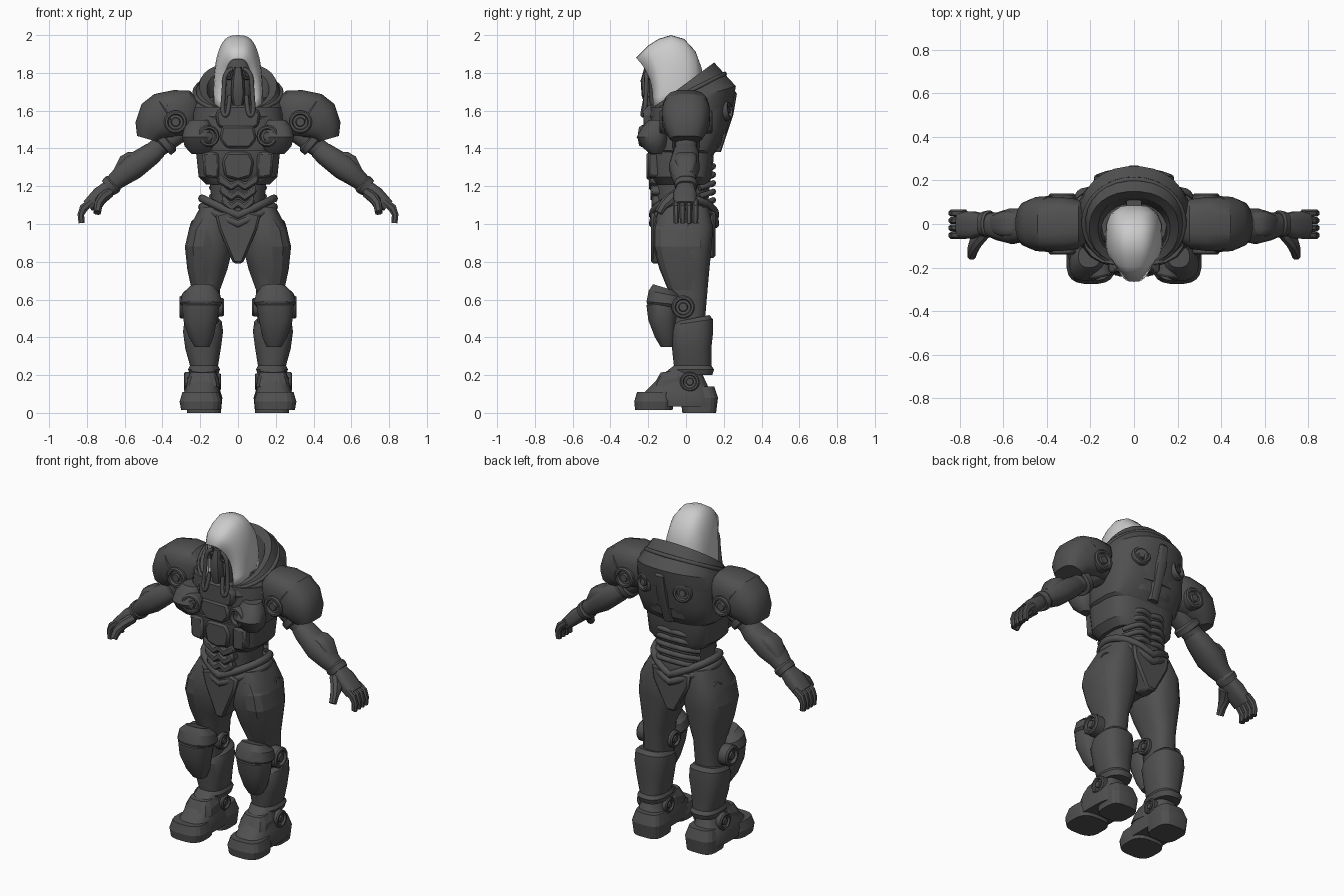
import bpy, bmesh
from math import sin, cos, pi, copysign
from mathutils import Vector

old = bpy.data.objects.get("Cube")
if old:
    bpy.data.objects.remove(old)


def material(name, value):
    mat = bpy.data.materials.new(name)
    mat.use_nodes = True
    colour = (value, value, value, 1)
    mat.diffuse_color = colour
    mat.node_tree.nodes["Principled BSDF"].inputs["Base Color"].default_value = colour
    return mat


armour = material("dark grey armour", .08)
hood_white = material("pale hood", .6)


def mirror_x(obj):
    obj.modifiers.new("mirror", "MIRROR").use_axis = (True, False, False)


def finish(name, bm, mat=armour, mirror=False, bevel=0, angle=.6):
    bmesh.ops.recalc_face_normals(bm, faces=bm.faces)
    mesh = bpy.data.meshes.new(name)
    bm.to_mesh(mesh)
    bm.free()
    mesh.materials.append(mat)
    obj = bpy.data.objects.new(name, mesh)
    bpy.context.collection.objects.link(obj)
    bpy.ops.object.select_all(action="DESELECT")
    obj.select_set(True)
    bpy.context.view_layer.objects.active = obj
    bpy.ops.object.shade_smooth_by_angle(angle=angle)
    if bevel:
        mod = obj.modifiers.new("bevel", "BEVEL")
        mod.width = bevel
        mod.segments = 1
    if mirror:
        mirror_x(obj)
    return obj


def skin(bm, rings, closed=True):
    """Bridge successive rows of vertices with quads."""
    count = len(rings[0])
    for a, b in zip(rings, rings[1:]):
        for i in range(count if closed else count - 1):
            j = (i + 1) % count
            bm.faces.new((a[i], a[j], b[j], b[i]))


def oval(sides, power):
    for i in range(sides):
        c, s = cos(2 * pi * (i + .5) / sides), sin(2 * pi * (i + .5) / sides)
        yield copysign(abs(c) ** (2 / power), c), copysign(abs(s) ** (2 / power), s)


def stack(name, rings, mirror=False, power=2.6, sides=20, angle=.6):
    """Level rings: x, y, z, half width, half depth, optional tilt towards the back."""
    bm = bmesh.new()
    rows = []
    for x, y, z, rx, ry, *tilt in rings:
        lean = tilt[0] if tilt else 0
        rows.append([bm.verts.new((x + rx * u, y + ry * v, z + lean * ry * v))
                     for u, v in oval(sides, power)])
    skin(bm, rows)
    bm.faces.new(rows[0])
    bm.faces.new(rows[-1])
    return finish(name, bm, mirror=mirror, angle=angle)


def limb(name, rings, power=2.4, sides=16):
    """Rings square to a path: x, y, z, half height, half depth."""
    bm = bmesh.new()
    path = [Vector(r[:3]) for r in rings]
    rows = []
    for i, ring in enumerate(rings):
        along = (path[min(i + 1, len(path) - 1)] - path[max(i - 1, 0)]).normalized()
        across = Vector((0, 1, 0))
        across = (across - along * across.dot(along)).normalized()
        up = across.cross(along)
        rows.append([bm.verts.new(path[i] + up * ring[3] * u + across * ring[4] * v)
                     for u, v in oval(sides, power)])
    skin(bm, rows)
    bm.faces.new(rows[0])
    bm.faces.new(rows[-1])
    return finish(name, bm, mirror=True)


def plate(name, outline, front, back, mirror=False, bevel=.012):
    """Outline in x and z; a half outline is reflected unless the plate is paired."""
    if not mirror:
        outline = outline + [(-x, z) for x, z in reversed(outline) if x]
    bm = bmesh.new()
    rows = [[bm.verts.new((x, y, z)) for x, z in outline] for y in (front, back)]
    skin(bm, rows)
    bm.faces.new(rows[0])
    bm.faces.new(rows[1])
    return finish(name, bm, mirror=mirror, bevel=bevel, angle=.3)


def disc(name, centre, facing, radius, depth):
    """Round boss with a sunken rim and a raised hub."""
    bm = bmesh.new()
    rows = []
    turn = Vector((0, 0, 1)).rotation_difference(Vector(facing))
    for r, h in ((1, -.5), (1, .35), (.88, .5), (.7, .5), (.62, .2), (.4, .2), (.34, .45)):
        rows.append([bm.verts.new(turn @ Vector((radius * r * u, radius * r * v, depth * h))
                                  + Vector(centre)) for u, v in oval(20, 2)])
    skin(bm, rows)
    bm.faces.new(rows[0])
    bm.faces.new(rows[-1])
    return finish(name, bm, mirror=True, angle=.4)


def tube(name, points, radius, mirror=True, cyclic=False):
    curve = bpy.data.curves.new(name, "CURVE")
    curve.dimensions = "3D"
    curve.bevel_depth = radius
    curve.bevel_resolution = 2
    curve.use_fill_caps = True
    spline = curve.splines.new("POLY" if cyclic else "NURBS")
    spline.points.add(len(points) - 1)
    for p, co in zip(spline.points, points):
        p.co = (*co, 1)
    spline.use_cyclic_u = cyclic
    if not cyclic:
        spline.use_endpoint_u = True
        spline.order_u = 3
        spline.resolution_u = 5
    curve.materials.append(armour)
    obj = bpy.data.objects.new(name, curve)
    bpy.context.collection.objects.link(obj)
    if mirror:
        mirror_x(obj)


# Hood: arches from the face opening to the nape
bm = bmesh.new()
arches = []
for y_top, z_top, y_low, z_low, half in (
        (-.265, 1.88, -.175, 1.61, .09), (-.2, 1.945, -.14, 1.61, .124), (-.145, 1.98, -.11, 1.62, .13),
        (-.08, 2, -.07, 1.64, .132), (-.01, 1.98, 0, 1.66, .128), (.05, 1.915, .05, 1.68, .108),
        (.085, 1.82, .08, 1.7, .065)):
    row = []
    for i in range(25):
        c, s = cos(pi * i / 24), abs(sin(pi * i / 24)) ** .8
        row.append(bm.verts.new((half * copysign(abs(c) ** .68, c),
                                 y_low + (y_top - y_low) * s ** 3, z_low + (z_top - z_low) * s)))
    arches.append(row)
skin(bm, arches, closed=False)
bm.faces.new(arches[-1])
hood = finish("hood", bm, hood_white, angle=1)
hood.modifiers.new("thickness", "SOLIDIFY").thickness = .012

# Face mask, breathing unit and hoses
stack("face_mask", [(0, -.08, 1.55, .06, .09), (0, -.1, 1.66, .075, .1),
                    (0, -.1, 1.78, .085, .1), (0, -.1, 1.87, .07, .09)])
stack("breathing_unit", [(0, -.18, 1.6, .02, .03), (0, -.19, 1.68, .04, .045),
                         (0, -.2, 1.76, .035, .04), (0, -.19, 1.83, .02, .03)], sides=10)
disc("mask_lens", (.045, -.19, 1.79), (.3, -1, 0), .027, .04)
tube("mask_hose", [(.03, -.2, 1.82), (.07, -.21, 1.81), (.075, -.21, 1.7),
                   (.085, -.22, 1.58), (.05, -.235, 1.57), (.045, -.21, 1.68)], .012)

# Collar and torso
stack("collar", [(0, .02, 1.48, .25, .19), (0, .02, 1.6, .265, .23, .15), (0, .03, 1.66, .25, .235, .3),
                 (0, -.02, 1.73, .205, .17, .74), (0, -.02, 1.715, .165, .14, .74),
                 (0, -.03, 1.58, .13, .12, .5)], sides=28, power=2.2, angle=.4)
tube("collar_rim", [(.23 * cos(a), .005 + .2 * sin(a), 1.695 + .1 * sin(a))
                    for a in (2 * pi * i / 32 for i in range(32))], .012, False, True)
stack("chest", [(0, -.02, 1.36, .2, .16), (0, -.01, 1.39, .24, .175), (0, .01, 1.5, .255, .2),
                (0, .02, 1.62, .24, .21)], power=3.2)
stack("rib_armour", [(0, -.02, 1.21, .17, .14), (0, -.025, 1.25, .21, .165),
                     (0, -.025, 1.39, .225, .175)], power=3.4)
stack("waist", [(0, -.02, 1.0, .15, .14), (0, -.02, 1.12, .14, .14), (0, -.02, 1.24, .155, .15)])
stack("pelvis", [(0, -.01, .84, .05, .08), (0, -.01, .95, .14, .14), (0, -.01, 1.06, .19, .165),
                 (0, -.01, 1.11, .17, .155)])

# Front plates
plate("upper_chest_plate", [(0, 1.63), (.07, 1.63), (.12, 1.59), (.11, 1.52), (.07, 1.5), (0, 1.5)], -.225, -.1)
plate("breast_plate", [(0, 1.52), (.085, 1.52), (.1, 1.45), (.06, 1.4), (0, 1.4)], -.235, -.1)
plate("lower_breast_plate", [(0, 1.38), (.06, 1.38), (.085, 1.33), (.07, 1.25), (0, 1.23)], -.21, -.1)
plate("side_rib_plate", [(.1, 1.38), (.19, 1.38), (.18, 1.25), (.1, 1.24)], -.202, -.1, True)
for step in range(3):
    low = 1.2 - step * .055
    plate("belly_plate", [(0, low), (.035, low - .025), (.11 - step * .01, low + .02),
                          (.1 - step * .01, low + .065), (.035, low + .02), (0, low + .045)],
          -.195 + step * .006, -.1, bevel=.008)
plate("groin_plate", [(0, .79), (.025, .79), (.1, .97), (.12, 1.05), (.05, 1.07), (0, 1.07)], -.185, -.05)
plate("seat_plate", [(0, .82), (.03, .82), (.12, .99), (.13, 1.07), (0, 1.07)], .05, .155)
stack("chest_pod", [(.2, -.16, 1.37, .045, .03), (.208, -.17, 1.41, .075, .065), (.213, -.18, 1.46, .084, .082),
                    (.21, -.17, 1.51, .075, .065), (.205, -.15, 1.55, .05, .05)], True, power=2.4)
disc("chest_pod_dial", (.16, -.21, 1.465), (-.2, -1, 0), .058, .07)

# Slanted double belt
for lift in (0, .045):
    tube("hip_belt", [(.19 * cos(a), -.01 + .165 * sin(a), 1 + lift + .09 * abs(cos(a)))
                      for a in (2 * pi * i / 32 for i in range(32))], .022, False, True)

# Back panels, vents and lower ribs
stack("back_panel", [(0, .04, 1.36, .12, .1), (0, .05, 1.42, .15, .135), (0, .06, 1.6, .18, .165),
                     (0, .06, 1.67, .15, .16)], power=4, angle=.4)
stack("spine_panel", [(0, .1, 1.38, .035, .085), (0, .14, 1.58, .045, .112), (0, .15, 1.69, .04, .12),
                      (0, .13, 1.76, .035, .09)], power=4, angle=.4)
disc("back_vent", (.125, .2, 1.6), (.3, 1, .15), .055, .07)
for level in range(5):
    z = 1.12 + level * .045
    tube("lower_back_rib", [(0, .135, z), (.05, .15, z + .01), (.1, .13, z), (.14, .07, z - .02)], .016)

# Shoulders
limb("shoulder_guard", [(.23, 0, 1.58, .085, .09), (.26, 0, 1.585, .122, .115), (.33, 0, 1.585, .126, .125),
                        (.4, 0, 1.575, .122, .125), (.43, 0, 1.55, .1, .11)], power=3)
limb("shoulder_cap", [(.36, 0, 1.585, .112, .115), (.375, 0, 1.58, .13, .13), (.425, 0, 1.545, .126, .126),
                      (.465, 0, 1.495, .09, .11), (.478, 0, 1.45, .06, .085)], power=2.6)
for side in (-1, 1):
    disc("shoulder_dial", (.33, side * .115, 1.54), (0, side, 0), .062, .05)

# Arms
limb("upper_arm", [(.27, 0, 1.52, .06, .07), (.36, 0, 1.45, .055, .06), (.47, 0, 1.37, .05, .055)])
limb("elbow_band", [(.37, 0, 1.445, .06, .065), (.375, 0, 1.44, .072, .075), (.4, 0, 1.42, .072, .075),
                    (.405, 0, 1.415, .06, .065)])
limb("forearm", [(.42, 0, 1.4, .05, .055), (.46, 0, 1.37, .06, .07), (.56, -.01, 1.3, .07, .082),
                 (.62, -.01, 1.25, .055, .065), (.68, 0, 1.2, .042, .048)])
limb("forearm_plate", [(.5, 0, 1.355, .03, .045), (.56, 0, 1.335, .052, .06), (.585, 0, 1.315, .058, .06),
                       (.64, 0, 1.26, .03, .04)], power=3.5)
limb("glove_cuff", [(.655, 0, 1.22, .05, .055), (.665, 0, 1.21, .056, .062), (.69, 0, 1.19, .05, .056)])
limb("palm", [(.68, 0, 1.2, .035, .045), (.73, -.005, 1.155, .044, .062), (.795, -.005, 1.095, .034, .062)], power=3)
for i in range(4):
    y = -.052 + i * .034
    limb("finger", [(.775, y, 1.12, .02, .017), (.817, y, 1.085, .024, .018), (.832, y, 1.05, .019, .017),
                    (.828, y, 1.005, .017, .015)], sides=8)
limb("thumb", [(.69, -.03, 1.16, .03, .04), (.725, -.08, 1.13, .028, .034), (.74, -.12, 1.1, .024, .026),
               (.745, -.145, 1.06, .02, .022)], sides=8)

# Legs
stack("thigh", [(.125, -.01, 1.09, .075, .13), (.15, -.015, .98, .11, .16), (.155, -.015, .86, .125, .15),
                (.16, -.005, .76, .105, .13), (.17, .01, .65, .075, .105), (.18, .01, .42, .075, .085)], True)
stack("thigh_guard", [(.178, -.005, .65, .068, .09), (.185, -.02, .76, .085, .12), (.183, -.03, .88, .1, .145),
                      (.17, -.03, .97, .092, .145), (.15, -.03, 1.03, .06, .13)], True, power=2.8, sides=14, angle=.3)
disc("hip_boss", (.235, .04, .98), (1, .2, .2), .04, .03)
stack("knee_guard", [(.19, -.1, .35, .04, .035), (.195, -.11, .4, .066, .055), (.2, -.125, .49, .09, .075),
                     (.197, -.125, .57, .1, .085), (.195, -.115, .6, .095, .07)], True, power=2.5, angle=.4)
stack("knee_cap", [(.195, -.115, .565, .1, .09, -.1), (.195, -.112, .58, .112, .098, -.1),
                   (.195, -.11, .63, .1, .088, -.2), (.19, -.12, .665, .065, .055, -.3)],
      True, power=2.5, angle=.4)
disc("knee_joint", (.28, -.015, .56), (1, 0, 0), .062, .06)
disc("inner_knee_joint", (.1, -.015, .56), (-1, 0, 0), .05, .05)
stack("shin_guard", [(.18, .035, .2, .075, .105), (.18, .035, .23, .085, .115), (.18, .035, .25, .075, .1),
                     (.185, .03, .34, .095, .105), (.185, .03, .43, .107, .115), (.185, .035, .48, .1, .108, .15),
                     (.185, .035, .5, .08, .09, .2)], True, angle=.4)

# Boots
stack("boot_toe_sole", [(.197, -.17, .015, .105, .1), (.197, -.17, .06, .113, .105),
                        (.197, -.165, .11, .098, .095)], True, power=3, angle=.3)
stack("boot_heel", [(.18, .07, 0, .09, .09), (.18, .07, .08, .098, .1), (.18, .06, .14, .08, .09)],
      True, power=3.4, angle=.3)
stack("boot_upper", [(.19, -.045, .035, .1, .2), (.19, -.05, .08, .105, .205), (.19, -.04, .125, .092, .165),
                     (.185, -.02, .2, .075, .11), (.18, .02, .25, .065, .085)], True, power=3)
stack("boot_strap", [(.185, -.08, .13, .09, .1, -.1), (.185, -.08, .18, .085, .085, .2),
                     (.185, -.075, .22, .065, .06, .1)], True, power=3.2, sides=12, angle=.3)
disc("ankle_joint", (.262, .02, .165), (1, 0, 0), .052, .05)
disc("inner_ankle_joint", (.11, .02, .165), (-1, 0, 0), .045, .04)
